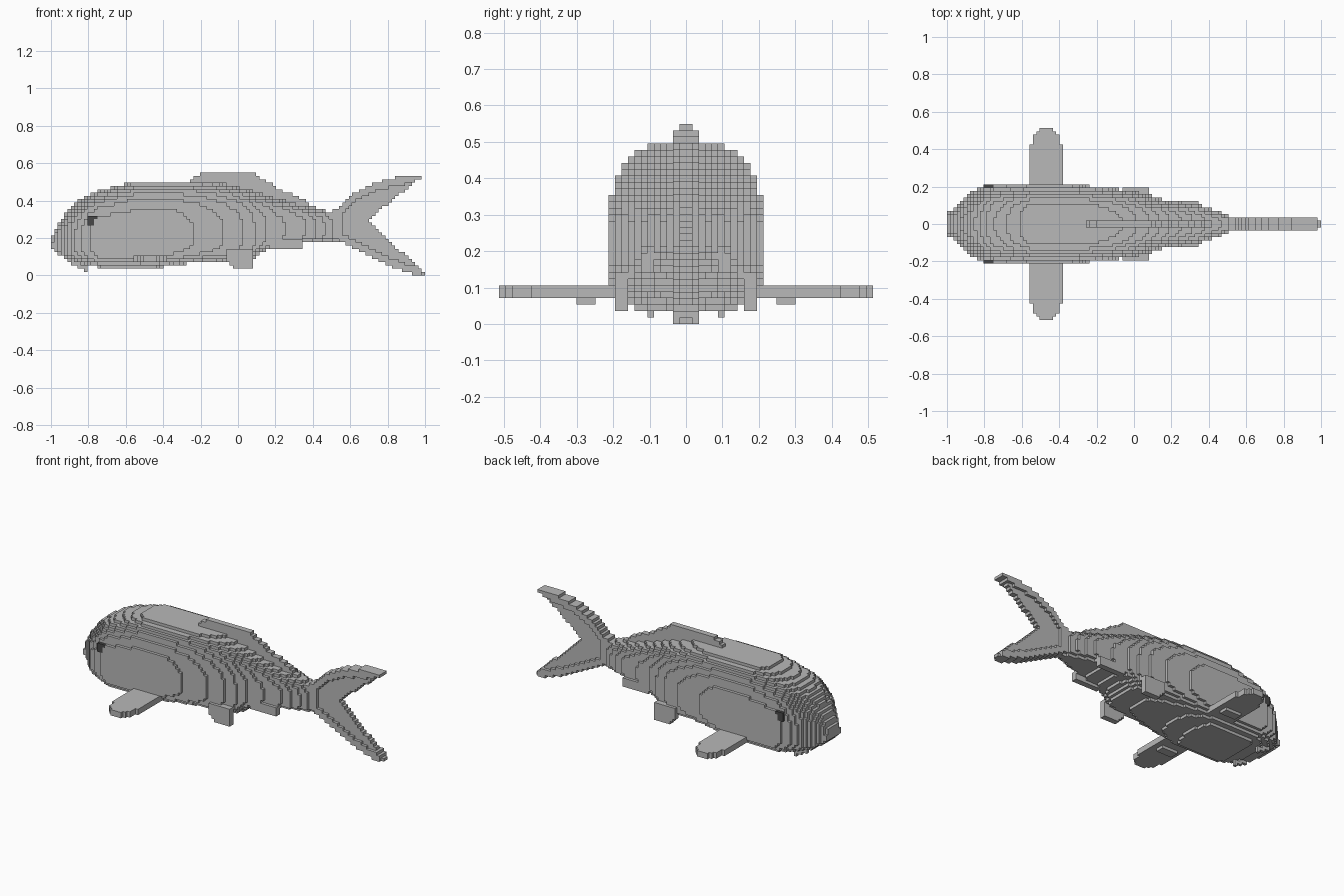
import bpy, bmesh, math

if "Cube" in bpy.data.objects:
    bpy.data.objects.remove(bpy.data.objects["Cube"], do_unlink=True)

V = 2 / 113  # edge length of one block


def material(name, value):
    m = bpy.data.materials.new(name)
    m.use_nodes = True
    col = (value, value, value, 1)
    m.diffuse_color = col
    m.node_tree.nodes["Principled BSDF"].inputs["Base Color"].default_value = col
    return m


GREY = material("fish grey", 0.48)
DARK = material("eye dark grey", 0.065)


def lerp(points, x):
    """Piecewise linear value of a profile at x."""
    if x <= points[0][0]:
        return points[0][1]
    for (x0, a), (x1, b) in zip(points, points[1:]):
        if x <= x1:
            return a + (b - a) * (x - x0) / (x1 - x0)
    return points[-1][1]


DIRS = {
    (1, 0, 0): ((1, 0, 0), (1, 1, 0), (1, 1, 1), (1, 0, 1)),
    (-1, 0, 0): ((0, 0, 0), (0, 0, 1), (0, 1, 1), (0, 1, 0)),
    (0, 1, 0): ((0, 1, 0), (0, 1, 1), (1, 1, 1), (1, 1, 0)),
    (0, -1, 0): ((0, 0, 0), (1, 0, 0), (1, 0, 1), (0, 0, 1)),
    (0, 0, 1): ((0, 0, 1), (1, 0, 1), (1, 1, 1), (0, 1, 1)),
    (0, 0, -1): ((0, 0, 0), (0, 1, 0), (1, 1, 0), (1, 0, 0)),
}


def block_part(name, inside, lo, hi, mat=GREY):
    """Build a part from blocks whose centres satisfy inside(x, y, z)."""
    org = (-1, 0, 0)
    rng = [range(math.floor((lo[i] - org[i]) / V), math.ceil((hi[i] - org[i]) / V))
           for i in range(3)]
    cells = {(i, j, k) for i in rng[0] for j in rng[1] for k in rng[2]
             if inside(-1 + (i + .5) * V, (j + .5) * V, (k + .5) * V)}
    bm = bmesh.new()
    verts = {}

    def vert(p):
        if p not in verts:
            verts[p] = bm.verts.new((-1 + p[0] * V, p[1] * V, p[2] * V))
        return verts[p]

    for c in sorted(cells):
        for d, quad in DIRS.items():
            if tuple(a + b for a, b in zip(c, d)) not in cells:
                bm.faces.new([vert(tuple(a + b for a, b in zip(c, q))) for q in quad])
    me = bpy.data.meshes.new(name)
    bm.to_mesh(me)
    bm.free()
    me.materials.append(mat)
    ob = bpy.data.objects.new(name, me)
    bpy.context.collection.objects.link(ob)
    return ob


# Body: back, belly and half-width profiles with a boxy rounded section
BACK = [(-1, .2), (-.97, .26), (-.92, .33), (-.87, .385), (-.82, .42), (-.75, .45),
        (-.6, .492), (-.55, .503), (-.2, .503), (-.08, .49), (.05, .46), (.2, .415),
        (.3, .385), (.42, .35), (.52, .34)]
BELLY = [(-1, .14), (-.95, .105), (-.9, .075), (-.8, .055), (-.72, .035), (-.45, .036),
         (-.35, .055), (-.2, .07), (.08, .085), (.12, .125), (.2, .15), (.36, .18), (.52, .185)]
WIDTH = [(-1, .055), (-.95, .1), (-.9, .15), (-.85, .182), (-.8, .202), (-.74, .214),
         (-.35, .214), (-.2, .2), (-.05, .183), (.05, .165), (.1, .148), (.2, .122),
         (.3, .11), (.38, .095), (.45, .07), (.53, .03)]


def in_body(x, y, z):
    top, bot, w = lerp(BACK, x), lerp(BELLY, x), lerp(WIDTH, x)
    mid = bot + (top - bot) * .36
    if z > mid:
        t, n = (z - mid) / (top - mid), 2.8
    else:
        t, n = (mid - z) / (mid - bot), 4
    return t < 1 and t ** n + abs(y / w) ** n < 1


block_part("body", in_body, (-1, -.25, 0), (.53, .25, .56))

# Dorsal fin along the back
DORSAL = [(-.27, .5), (-.24, .52), (-.18, .549), (.08, .549), (.1, .53), (.16, .5),
          (.22, .46), (.3, .43), (.36, .4), (.42, .36)]
block_part("dorsal_fin",
           lambda x, y, z: -.26 < x < .42 and lerp(BACK, x) - .06 < z < lerp(DORSAL, x),
           (-.3, -V, .2), (.45, V, .56))

# Forked tail: thin web with a thicker outer rim
TAIL_TOP = [(.5, .34), (.55, .375), (.62, .435), (.68, .47), (.75, .5), (.87, .53), (.98, .54)]
TAIL_LOW = [(.5, .19), (.54, .19), (.6, .155), (.7, .105), (.8, .055), (.9, .015), (.96, 0)]


def in_tail(x, y, z):
    top, low = lerp(TAIL_TOP, x), lerp(TAIL_LOW, x)
    if not low < z < top:
        return False
    fork_up = .295 + (x - .69) * .79
    fork_low = .295 - (x - .69) * .92
    if x > .69 and fork_low < z < fork_up:
        return False
    if x > .98 and z > .2:
        return False
    rim = min(top - z, z - low) < .045 or x < .55
    return abs(y) < (2 * V if rim and x < .975 else V)


block_part("tail_fin", in_tail, (.5, -2 * V, 0), (1, 2 * V, .56))

# Paired parts, one on each side
for side, s in (("left", 1), ("right", -1)):
    def box(x0, x1, y0, y1, z0, z1, s=s):
        return lambda x, y, z: x0 < x < x1 and y0 < y * s < y1 and z0 < z < z1

    def pectoral(x, y, z, s=s):
        d = y * s
        if not (.19 < d < .515 and 4 * V < z < 6 * V):
            return False
        half = .09 if d < .35 else .09 * math.sqrt(max(0, 1 - ((d - .35) / .168) ** 2))
        return abs(x + .47) < half

    def pelvic(x, y, z, s=s):
        front = -.07 + max(0, .075 - z) * 1.3
        return front < x < .08 and .158 < y * s < .198 and .036 < z < .15

    block_part("pectoral_fin_" + side, pectoral, (-.6, -.53, 0), (-.3, .53, .2))
    block_part("pectoral_pad_" + side, box(-.53, -.41, .24, .3, 3 * V, 4 * V),
               (-.6, -.4, 0), (-.3, .4, .2))
    block_part("pelvic_fin_" + side, pelvic, (-.1, -.25, 0), (.1, .25, .2))
    block_part("anal_fin_" + side, box(.17, .35, .088, .124, .142, .2),
               (.1, -.2, 0), (.4, .2, .25))
    # Stepped whisker under the chin
    block_part("whisker_" + side,
               lambda x, y, z, s=s: -.9 < x < -.805 and .088 < y * s < .106
               and abs(z - (.065 - (x + .88) * .5)) < .014,
               (-.95, -.2, 0), (-.75, .2, .12))
    block_part("eye_" + side, box(-.805, -.755, .17, .213, .265, .32),
               (-.9, -.25, .2), (-.7, .25, .4), DARK)
